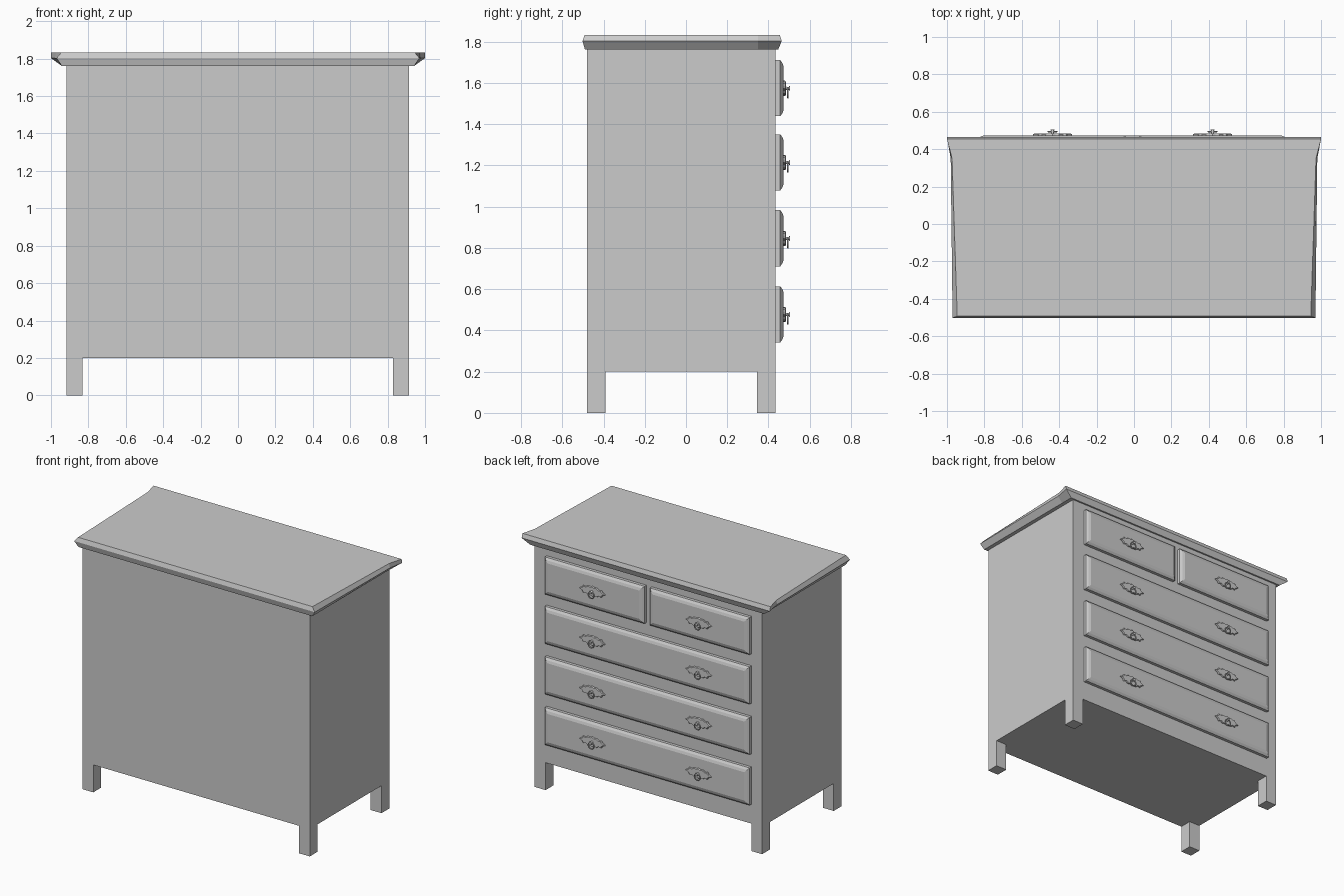
import bpy, bmesh, math
from mathutils import Matrix

if "Cube" in bpy.data.objects:
    bpy.data.objects.remove(bpy.data.objects["Cube"])


def finish(name, bm):
    bmesh.ops.recalc_face_normals(bm, faces=bm.faces)
    me = bpy.data.meshes.new(name)
    bm.to_mesh(me)
    bm.free()
    ob = bpy.data.objects.new(name, me)
    bpy.context.collection.objects.link(ob)
    return ob


def loft(name, rings):
    """Capped solid through rings that have equal point counts."""
    bm = bmesh.new()
    loops = [[bm.verts.new(p) for p in ring] for ring in rings]
    n = len(loops[0])
    for a, b in zip(loops, loops[1:]):
        for i in range(n):
            j = (i + 1) % n
            bm.faces.new((a[i], a[j], b[j], b[i]))
    bm.faces.new(loops[0])
    bm.faces.new(loops[-1])
    return finish(name, bm)


def rect_z(x0, x1, y0, y1, z):
    return [(x0, y0, z), (x1, y0, z), (x1, y1, z), (x0, y1, z)]


def rect_y(x0, x1, z0, z1, y, inset=0):
    x0, x1, z0, z1 = x0 + inset, x1 - inset, z0 + inset, z1 - inset
    return [(x0, y, z0), (x1, y, z0), (x1, y, z1), (x0, y, z1)]


# Carcass and legs
X0, X1, Y0, Y1 = -0.918, 0.915, -0.48, 0.435
loft("carcass", [rect_z(X0, X1, Y0, Y1, z) for z in (0.2, 1.765)])
for xs, x in (("left", X0), ("right", X1 - 0.087)):
    for ys, y in (("front", Y0), ("back", Y1 - 0.09)):
        loft(f"{ys}_{xs}_leg",
             [rect_z(x, x + 0.087, y, y + 0.09, z) for z in (0, 0.2)])


# Moulded top, flaring out at the drawer-side corners
def top_ring(half, z):
    return [(x, y, z) for x, y in half] + [(-x, y, z) for x, y in reversed(half)]


loft("top_board", [
    top_ring([(0.943, -0.49), (0.943, 0.35), (0.943, 0.447)], 1.762),
    top_ring([(0.97, -0.502), (0.98, 0.35), (1.0, 0.464)], 1.803),
    top_ring([(0.945, -0.492), (0.973, 0.35), (1.0, 0.455)], 1.833)])


# Raised drawer fronts
def drawer(name, x0, x1, z0):
    z1 = z0 + 0.272
    loft(name, [rect_y(x0, x1, z0, z1, 0.43),
                rect_y(x0, x1, z0, z1, 0.457),
                rect_y(x0, x1, z0, z1, 0.468, 0.015),
                rect_y(x0, x1, z0, z1, 0.474, 0.033)])


DX0, DX1, MID = -0.834, 0.818, -0.008
rows = [0.342, 0.711, 1.079, 1.439]
for i, z in enumerate(rows[:3]):
    drawer(f"wide_drawer_{i + 1}", DX0, DX1, z)
drawer("small_drawer_left", DX0, MID - 0.022, rows[3])
drawer("small_drawer_right", MID + 0.022, DX1, rows[3])

# Handles: scalloped plate, post with cap, hanging ring
quarter = [(0.105, 0), (0.082, 0.012), (0.074, 0.026), (0.056, 0.021),
           (0.036, 0.033), (0.016, 0.03), (0, 0.037)]
upper = quarter + [(-x, z) for x, z in reversed(quarter[:-1])]
outline = upper + [(x, -z) for x, z in reversed(upper[1:-1])]


def disc(cx, cz, r, y, n=12):
    return [(cx + r * math.cos(2 * math.pi * i / n), y,
             cz + r * math.sin(2 * math.pi * i / n)) for i in range(n)]


def handle(tag, cx, cz):
    loft("handle_plate_" + tag,
         [[(cx + x * s, y, cz + z * s) for x, z in outline]
          for y, s in ((0.47, 1), (0.479, 1), (0.484, 0.92))])
    post = loft("handle_post_" + tag,
                [disc(cx, cz, r, y) for y, r in
                 ((0.48, 0.012), (0.488, 0.007), (0.499, 0.007),
                  (0.5, 0.012), (0.505, 0.01))])
    bpy.ops.mesh.primitive_torus_add(
        major_radius=0.023, minor_radius=0.004, major_segments=20,
        minor_segments=8, location=(cx, 0.494, cz - 0.022),
        rotation=(math.pi / 2, 0, 0))
    ring = bpy.context.object
    ring.name = "handle_ring_" + tag
    bpy.ops.object.select_all(action='DESELECT')
    for ob in (ring, post):
        ob.select_set(True)
    bpy.ops.object.shade_smooth_by_angle(angle=math.radians(35))


for i, z in enumerate(rows):
    for side, x in (("left", MID - 0.428), ("right", MID + 0.428)):
        handle(f"{side}_{i + 1}", x, z + 0.135)
